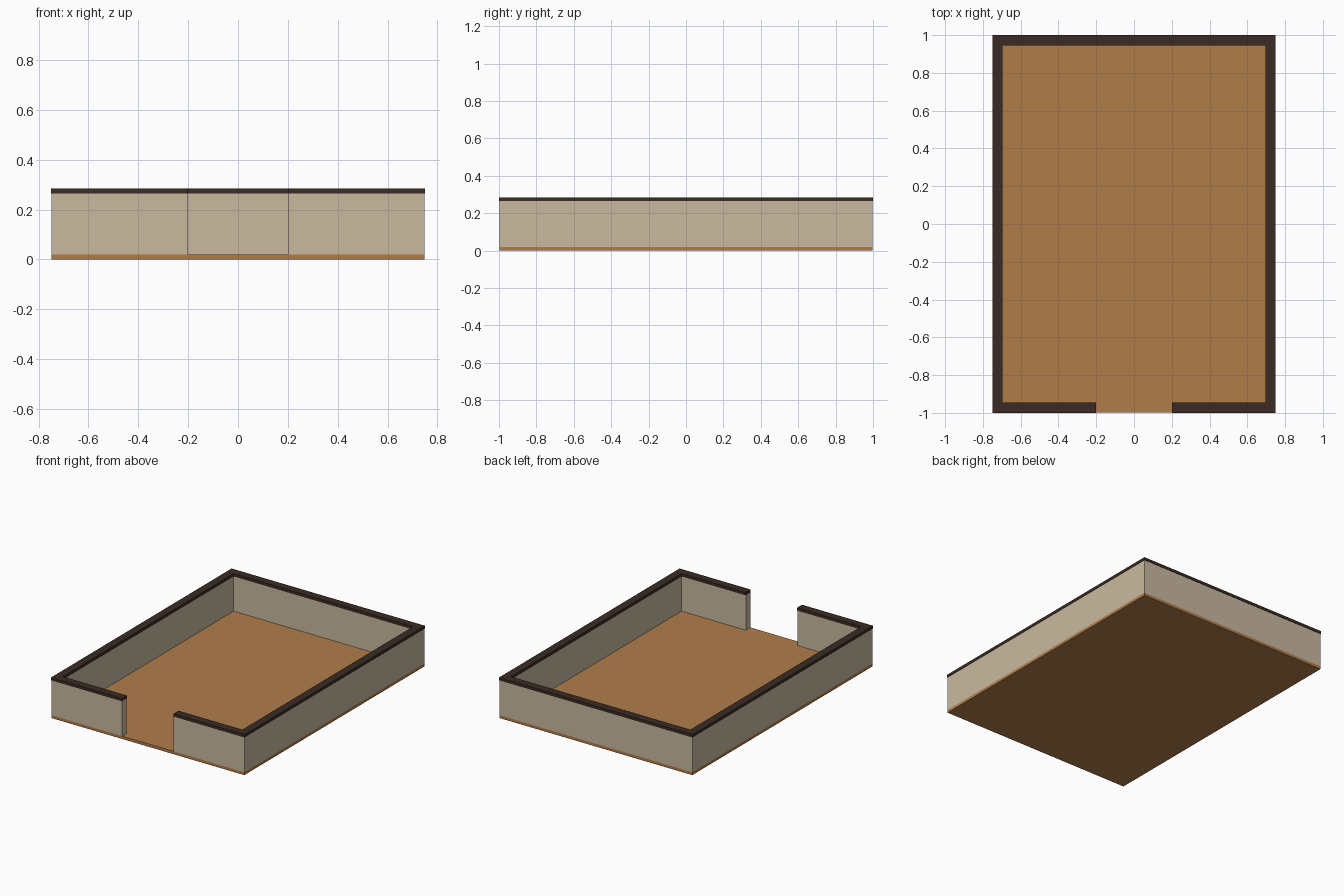
import bpy
import bmesh

cube = bpy.data.objects.get("Cube")
if cube:
    bpy.data.objects.remove(cube, do_unlink=True)


def material(name, srgb):
    color = [(c / 255 / 12.92) if c < 11 else ((c / 255 + 0.055) / 1.055) ** 2.4 for c in srgb] + [1]
    mat = bpy.data.materials.new(name)
    mat.use_nodes = True
    mat.diffuse_color = color
    mat.node_tree.nodes["Principled BSDF"].inputs["Base Color"].default_value = color
    return mat


def add_prism(name, outline, bottom, top, mat):
    """Extrude a flat outline straight up."""
    bm = bmesh.new()
    face = bm.faces.new([bm.verts.new((x, y, bottom)) for x, y in outline])
    result = bmesh.ops.extrude_face_region(bm, geom=[face], use_keep_orig=True)
    verts = [v for v in result["geom"] if isinstance(v, bmesh.types.BMVert)]
    bmesh.ops.translate(bm, verts=verts, vec=(0, 0, top - bottom))
    bmesh.ops.recalc_face_normals(bm, faces=bm.faces)
    mesh = bpy.data.meshes.new(name)
    bm.to_mesh(mesh)
    bm.free()
    mesh.materials.append(mat)
    obj = bpy.data.objects.new(name, mesh)
    bpy.context.collection.objects.link(obj)
    return obj


def ring_outline(hx, hy, thick, gap):
    """Rectangular wall loop with a doorway in the front side."""
    ix, iy = hx - thick, hy - thick
    right = [(gap, -iy), (gap, -hy), (hx, -hy), (hx, hy)]
    left = [(-x, y) for x, y in reversed(right)]
    inner = [(-ix, -iy), (-ix, iy), (ix, iy), (ix, -iy)]
    return right + left + inner


wood = material("warm wood", (176, 125, 74))
plaster = material("beige plaster", (201, 186, 160))
trim = material("dark brown trim", (59, 43, 35))

HX, HY = 0.7475, 0.9975
LIP = 0.0025
THICK = 0.05
DOOR = 0.2
FLOOR_TOP, WALL_TOP, CAP_TOP = 0.02, 0.265, 0.285

# Floor slab
add_prism("floor", [(-HX, -HY), (HX, -HY), (HX, HY), (-HX, HY)], 0, FLOOR_TOP, wood)

# Walls, open at the doorway
add_prism("walls", ring_outline(HX, HY, THICK, DOOR), FLOOR_TOP, WALL_TOP, plaster)

# Dark coping that slightly overhangs the walls
add_prism("wall_cap", ring_outline(HX + LIP, HY + LIP, THICK + 2 * LIP, DOOR),
          WALL_TOP, CAP_TOP, trim)
